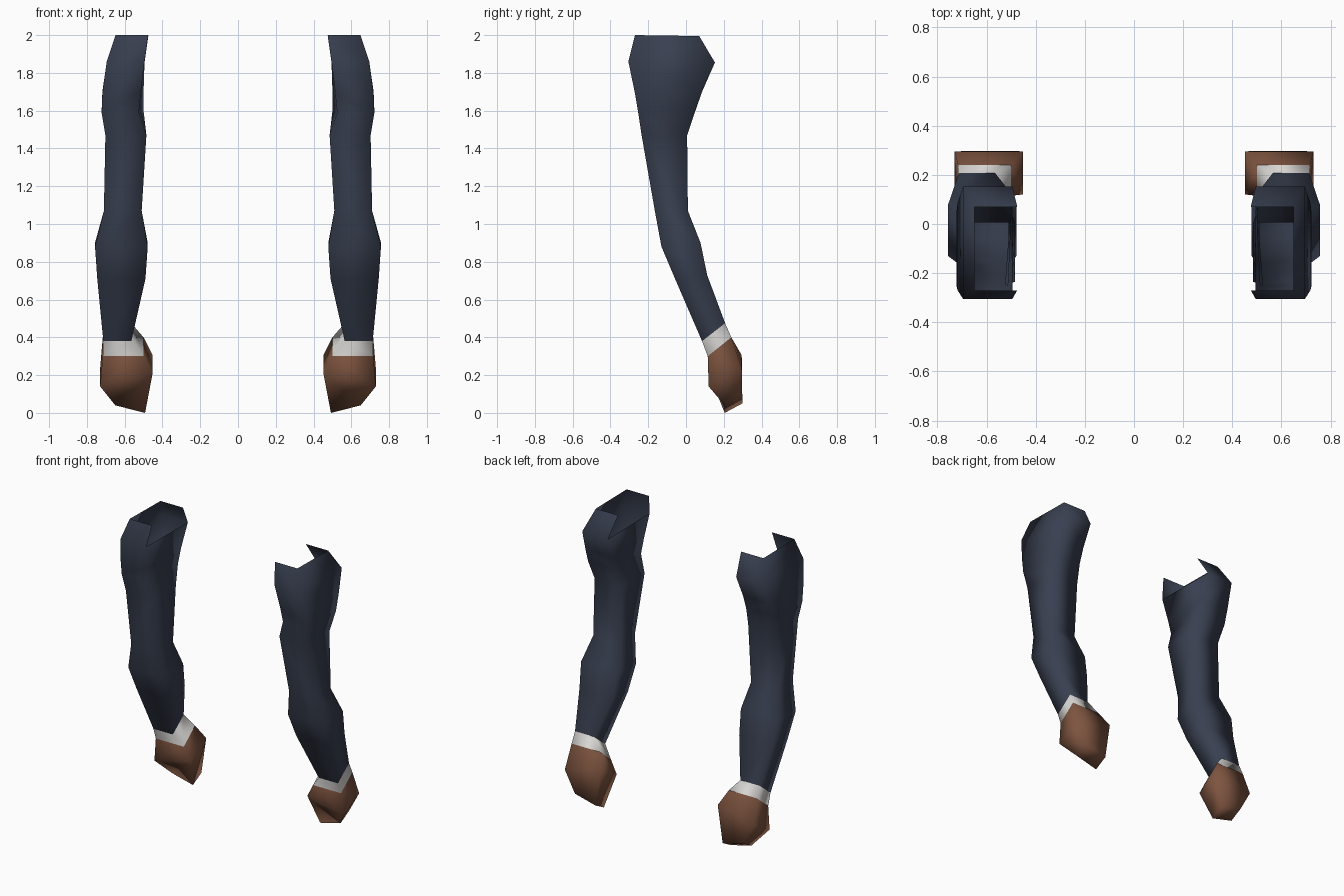
import bpy, bmesh

if "Cube" in bpy.data.objects:
    bpy.data.objects.remove(bpy.data.objects["Cube"])


def material(name, rgb):
    m = bpy.data.materials.new(name)
    m.diffuse_color = (*rgb, 1.0)
    m.use_nodes = True
    m.node_tree.nodes["Principled BSDF"].inputs["Base Color"].default_value = m.diffuse_color
    return m


NAVY = material("navy cloth", (0.040, 0.050, 0.080))
WHITE = material("white cuff", (0.68, 0.67, 0.65))
BROWN = material("brown skin", (0.205, 0.088, 0.050))


def ring(xi, xo, front, back, tilt=0.0, skew=0.0):
    """Four-cornered section: inner/outer x, then (y, z) of front and back edge.
    tilt raises the inner corners, skew moves the inner front corner outward."""
    (yf, zf), (yb, zb) = front, back
    return [(xi + skew, yf, zf + tilt), (xo, yf, zf),
            (xo, yb, zb), (xi, yb, zb + tilt)]


def loft(name, rings, mat, open_inner_top=False, cap_end=False):
    """Skin the sections from top to bottom and mirror to the other arm."""
    bm = bmesh.new()
    loops = [[bm.verts.new(p) for p in r] for r in rings]
    for n, (a, b) in enumerate(zip(loops, loops[1:])):
        for i in range(4):
            if open_inner_top and n == 0 and i == 3:
                continue
            j = (i + 1) % 4
            bm.faces.new((a[i], b[i], b[j], a[j]))
    if cap_end:
        bm.faces.new(loops[-1][::-1])
    for f in bm.faces:
        f.smooth = True
    me = bpy.data.meshes.new(name)
    bm.to_mesh(me)
    bm.free()
    me.materials.append(mat)
    ob = bpy.data.objects.new(name, me)
    bpy.context.collection.objects.link(ob)
    mod = ob.modifiers.new("other side", 'MIRROR')
    mod.use_axis = (True, False, False)
    mod.use_mirror_merge = False
    return ob


# Shared seams at the wrist
sleeve_end = ring(0.565, 0.713, (0.085, 0.38), (0.207, 0.475))
cuff_end = ring(0.50, 0.716, (0.115, 0.30), (0.24, 0.40))

# Sleeves: open shoulder with a notch on the inner side, elbow, forearm
loft("sleeves", [
    ring(0.475, 0.648, (-0.27, 2.0), (0.07, 1.995)),
    ring(0.495, 0.695, (-0.305, 1.86), (0.153, 1.855)),
    ring(0.50, 0.718, (-0.27, 1.69), (0.085, 1.70), skew=0.015),
    ring(0.50, 0.722, (-0.253, 1.59), (0.05, 1.60), skew=0.025),
    ring(0.485, 0.702, (-0.235, 1.47), (0.006, 1.47)),
    ring(0.51, 0.71, (-0.165, 1.07), (0.01, 1.07)),
    ring(0.478, 0.757, (-0.13, 0.88), (0.077, 0.90)),
    ring(0.49, 0.745, (-0.058, 0.71), (0.112, 0.73)),
    sleeve_end,
], NAVY, open_inner_top=True)

# Shirt cuffs
loft("cuffs", [sleeve_end, cuff_end], WHITE)

# Hands: faceted mitts narrowing to a slanted tip
loft("hands", [
    cuff_end,
    ring(0.452, 0.73, (0.12, 0.14), (0.295, 0.235), tilt=0.07),
    ring(0.492, 0.65, (0.205, 0.04), (0.298, 0.09), tilt=-0.04),
], BROWN, cap_end=True)
